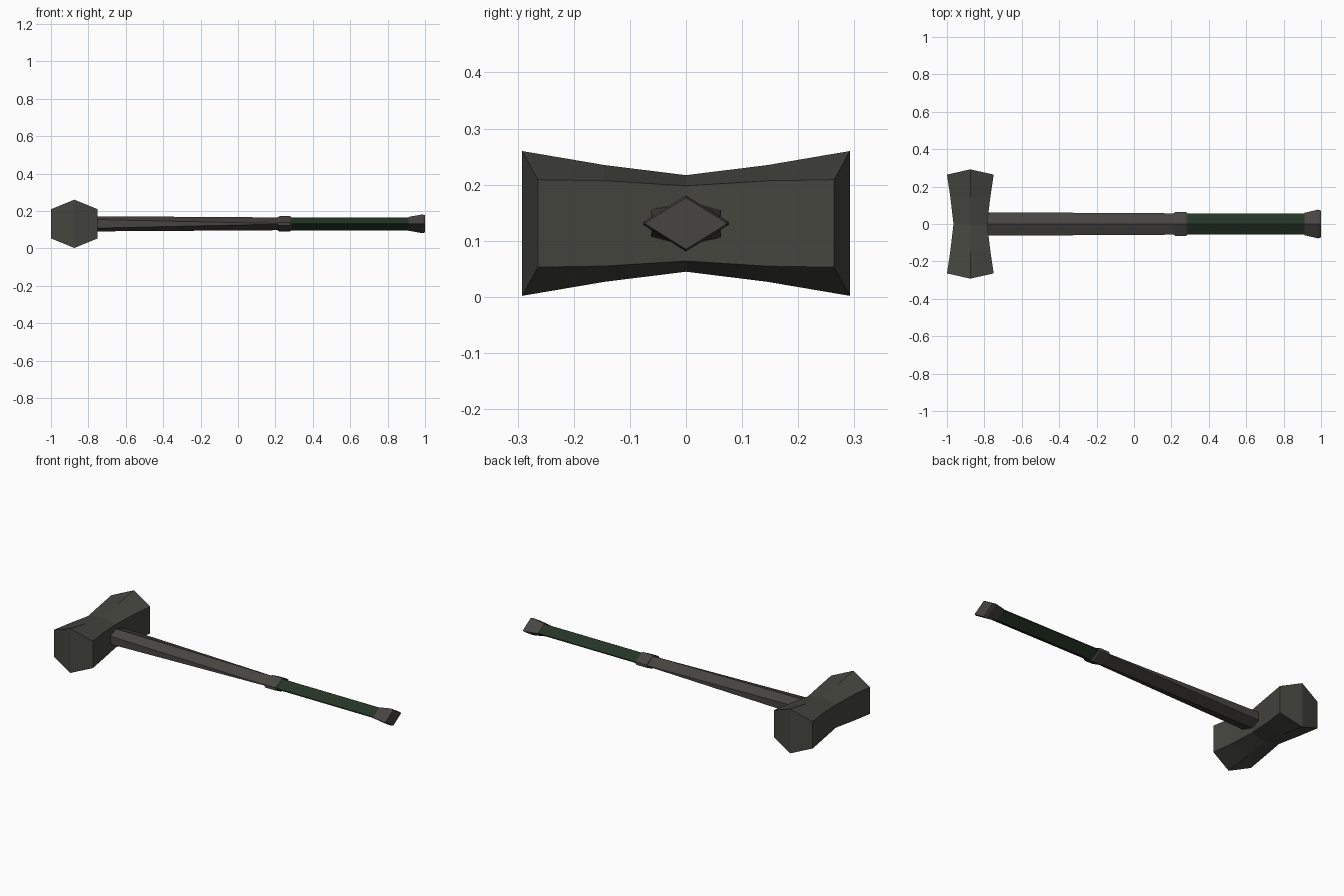
import bpy, bmesh

if "Cube" in bpy.data.objects:
    bpy.data.objects.remove(bpy.data.objects["Cube"])

ZC = 0.131  # height of the hammer's long axis


def material(name, rgb):
    m = bpy.data.materials.new(name)
    m.diffuse_color = (*rgb, 1)
    m.use_nodes = True
    m.node_tree.nodes["Principled BSDF"].inputs["Base Color"].default_value = m.diffuse_color
    return m


IRON = material("dark iron", (0.060, 0.060, 0.050))
STEEL = material("worn steel", (0.063, 0.060, 0.054))
GREEN = material("green wrap", (0.018, 0.036, 0.019))


def loft(name, rings, mat, ridge_ends=False):
    """Skin a list of equal-length vertex rings, closing both ends."""
    bm = bmesh.new()
    rows = [[bm.verts.new(p) for p in ring] for ring in rings]
    n = len(rows[0])
    for a, b in zip(rows, rows[1:]):
        for i in range(n):
            j = (i + 1) % n
            bm.faces.new((a[i], a[j], b[j], b[i]))
    for r in (rows[0], rows[-1]):
        if ridge_ends:  # two planes meeting on a vertical ridge
            bm.faces.new(r[:4])
            bm.faces.new(r[3:] + r[:1])
        else:
            bm.faces.new(r)
    bmesh.ops.recalc_face_normals(bm, faces=bm.faces)
    me = bpy.data.meshes.new(name)
    bm.to_mesh(me)
    bm.free()
    me.materials.append(mat)
    ob = bpy.data.objects.new(name, me)
    bpy.context.collection.objects.link(ob)
    return ob


def head_ring(y_tip, y_side, top, side, half_x):
    """Hexagon across the head, with a point at top and bottom."""
    cx = -0.875
    return [(cx, y_tip, ZC + top), (cx + half_x, y_side, ZC + side),
            (cx + half_x, y_side, ZC - side), (cx, y_tip, ZC - top),
            (cx - half_x, y_side, ZC - side), (cx - half_x, y_side, ZC + side)]


def bar_ring(x, w, h, flat=0.0):
    """Diamond across the handle; flat cuts its side corners to a hexagon."""
    return [(x, 0, ZC + h), (x, w, ZC + flat), (x, w, ZC - flat),
            (x, 0, ZC - h), (x, -w, ZC - flat), (x, -w, ZC + flat)]


# Waisted hexagonal head with ridged striking faces
half = [(0.145, 0.145, 0.104, 0.076, 0.107), (0.292, 0.264, 0.129, 0.078, 0.125)]
stations = [(-a, -b, *r) for a, b, *r in reversed(half)]
stations += [(0, 0, 0.086, 0.067, 0.090)] + half
loft("hammer_head", [head_ring(*s) for s in stations], IRON, True)

# Shaft: hexagon at the head tapering to a diamond at the collar
loft("shaft", [bar_ring(-0.85, 0.063, 0.041, 0.025),
               bar_ring(0.25, 0.057, 0.034, 0.001)], STEEL)

# Wrapped grip
loft("grip", [bar_ring(0.25, 0.057, 0.035, 0.003),
              bar_ring(0.93, 0.057, 0.035, 0.003)], GREEN)

# Collar between shaft and grip
loft("collar", [bar_ring(0.212, 0.058, 0.036, 0.006), bar_ring(0.222, 0.064, 0.041, 0.008),
                bar_ring(0.276, 0.064, 0.041, 0.008), bar_ring(0.286, 0.058, 0.036, 0.006)], STEEL)

# Flared pommel
loft("pommel", [bar_ring(0.912, 0.060, 0.037, 0.002), bar_ring(0.985, 0.077, 0.050, 0.002),
                bar_ring(1.0, 0.071, 0.046, 0.002)], STEEL)
